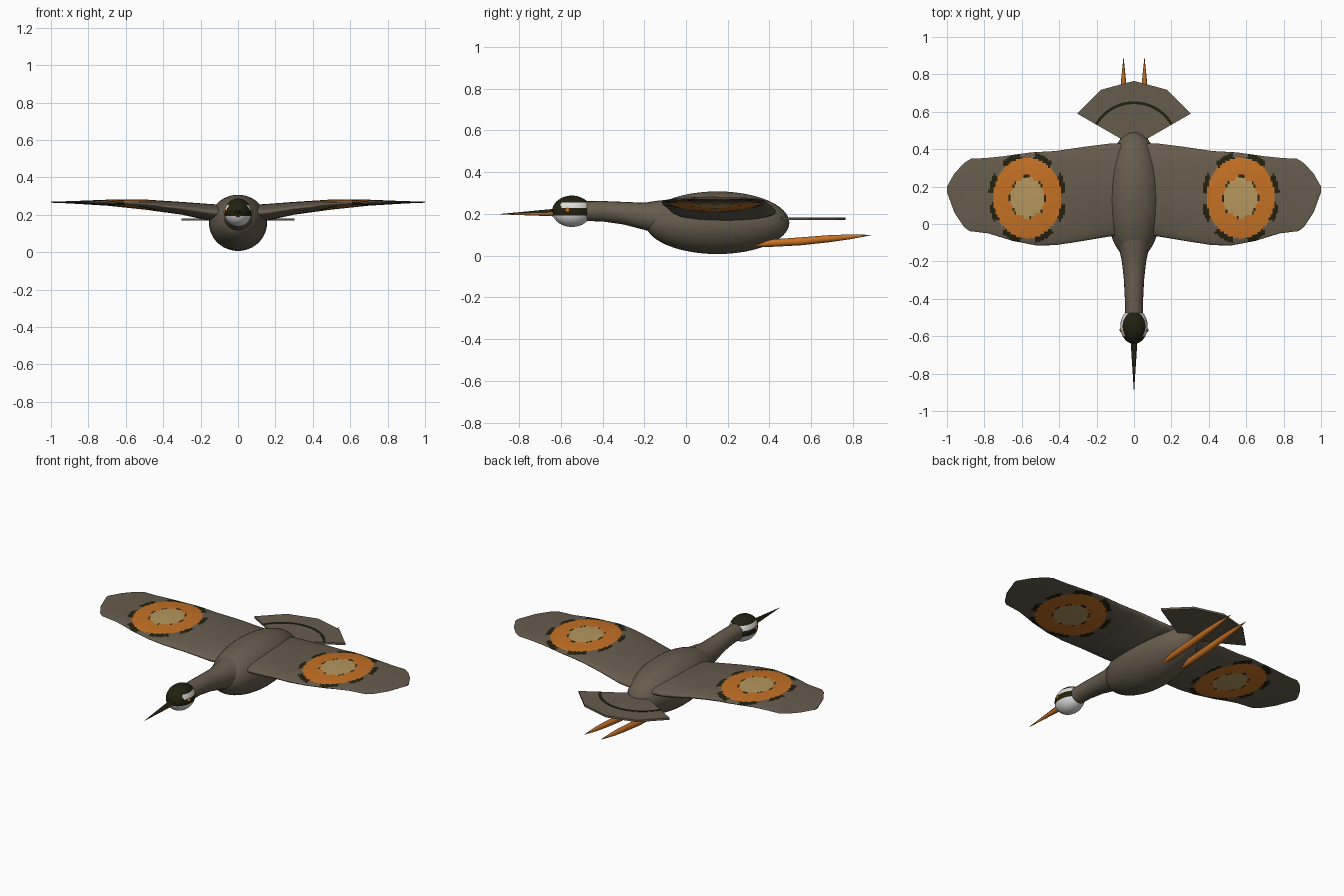
import bpy, bmesh, math
from mathutils import Matrix

cube = bpy.data.objects.get("Cube")
if cube:
    bpy.data.objects.remove(cube)


def material(name, rgb):
    m = bpy.data.materials.new(name)
    m.use_nodes = True
    m.diffuse_color = (*rgb, 1)
    m.node_tree.nodes["Principled BSDF"].inputs["Base Color"].default_value = (*rgb, 1)
    return m


BROWN = material("plumage brown", (0.135, 0.108, 0.075))
DARK = material("dark olive", (0.016, 0.015, 0.005))
ORANGE = material("orange", (0.56, 0.165, 0.018))
TAN = material("tan", (0.46, 0.31, 0.11))
WHITE = material("white", (0.72, 0.72, 0.70))


def finish(bm, name, mats, rule=None, mirror=False, angle=40):
    """Turn a bmesh into a shaded object, painting faces by a rule on their centre."""
    bmesh.ops.recalc_face_normals(bm, faces=bm.faces)
    if rule:
        for f in bm.faces:
            f.material_index = rule(f.calc_center_median(), f.normal)
    mesh = bpy.data.meshes.new(name)
    bm.to_mesh(mesh)
    bm.free()
    for m in mats:
        mesh.materials.append(m)
    ob = bpy.data.objects.new(name, mesh)
    bpy.context.collection.objects.link(ob)
    bpy.ops.object.select_all(action="DESELECT")
    ob.select_set(True)
    bpy.context.view_layer.objects.active = ob
    bpy.ops.object.shade_smooth_by_angle(angle=math.radians(angle))
    if mirror:
        ob.modifiers.new("mirror", "MIRROR").use_mirror_merge = False
    return ob


def loft(loops):
    """Skin closed loops of points and cap both ends."""
    bm = bmesh.new()
    rings = [[bm.verts.new(p) for p in loop] for loop in loops]
    for a, b in zip(rings, rings[1:]):
        n = len(a)
        for i in range(n):
            bm.faces.new((a[i], a[(i + 1) % n], b[(i + 1) % n], b[i]))
    bm.faces.new(rings[0])
    bm.faces.new(rings[-1])
    return bm


def tube(stations, x=0, sides=20):
    """Round tube along y; each station is (y, z, radius)."""
    turn = [2 * math.pi * i / sides for i in range(sides)]
    return loft([[(x + r * math.cos(a), y, z + r * math.sin(a)) for a in turn]
                 for y, z, r in stations])


def ellipsoid(centre, radii, segs=40, rings=24):
    bm = bmesh.new()
    bmesh.ops.create_uvsphere(bm, u_segments=segs, v_segments=rings, radius=1,
                              matrix=Matrix.Translation(centre) @ Matrix.Diagonal((*radii, 1)))
    return bm


def lerp(table, x):
    for (x0, v0), (x1, v1) in zip(table, table[1:]):
        if x <= x1:
            return v0 + (v1 - v0) * (x - x0) / (x1 - x0)
    return table[-1][1]


# Body and neck
finish(ellipsoid((0, 0.15, 0.157), (0.155, 0.345, 0.15)), "body", [BROWN])
finish(tube([(-0.085, 0.183, 0.085), (-0.14, 0.184, 0.078), (-0.2, 0.188, 0.065),
             (-0.3, 0.203, 0.054), (-0.4, 0.212, 0.049), (-0.5, 0.213, 0.047)]),
       "neck", [BROWN])


# Head: dark cap, pale brow, dark mask, white throat
def head_paint(c, n):
    if c.z > 0.252 or (c.z > 0.192 and c.y < -0.6):
        return 0
    return 0 if 0.194 < c.z < 0.229 else 1


finish(ellipsoid((0, -0.547, 0.212), (0.073, 0.094, 0.075), 64, 48),
       "head", [DARK, WHITE], head_paint)
finish(ellipsoid((0.067, -0.567, 0.217), (0.011, 0.012, 0.012), 16, 10),
       "eyes", [ORANGE], mirror=True)

# Bill: dark above, orange below
finish(tube([(-0.6, 0.206, 0.02), (-0.66, 0.205, 0.016), (-0.89, 0.198, 0.001)], sides=16),
       "bill", [DARK, ORANGE], lambda c, n: 0 if n.z > 0 else 1)

# Wing: lens sections between leading and trailing edges
LEAD = [(0.03, -0.05), (0.12, -0.065), (0.3, -0.095), (0.42, -0.113), (0.52, -0.115),
        (0.65, -0.09), (0.78, -0.05), (0.88, -0.038), (0.91, -0.015), (0.96, 0.06), (1, 0.17)]
TRAIL = [(0.03, 0.43), (0.13, 0.43), (0.25, 0.415), (0.42, 0.39), (0.55, 0.383),
         (0.7, 0.362), (0.8, 0.352), (0.87, 0.35), (0.91, 0.325), (0.96, 0.27), (1, 0.2)]
MID = [(0.03, 0.205), (0.15, 0.213), (0.3, 0.235), (0.5, 0.255), (0.7, 0.265), (1, 0.268)]
HALF = [(0.03, 0.045), (0.15, 0.045), (0.3, 0.034), (0.5, 0.027), (0.7, 0.016), (0.9, 0.006),
        (1, 0.003)]


def wing_section(x, n=80):
    y0, y1 = lerp(LEAD, x), lerp(TRAIL, x)
    pts = []
    for i in range(n):
        a = 2 * math.pi * i / n
        pts.append((x, (y0 + y1) / 2 - (y1 - y0) / 2 * math.cos(a),
                    lerp(MID, x) + lerp(HALF, x) * math.sin(a)))
    return pts


# Sunburst patch: tan centre, orange field, broken dark rims
def wing_paint(c, n):
    dx, dy = c.x - 0.57, c.y - 0.14
    inner = math.hypot(dx / 0.09, dy / 0.105)
    outer = math.hypot(dx / 0.185, dy / 0.22)
    wave = math.cos(8 * math.atan2(dy, dx))
    if inner < 1:
        return 3
    if inner < 1.12 and wave > 0.4:
        return 1
    if outer < 0.98:
        return 2
    return 1 if outer < 1.12 and wave < 0.3 else 0


finish(loft([wing_section(0.03 + 0.97 * i / 97) for i in range(98)]),
       "wings", [BROWN, DARK, ORANGE, TAN], wing_paint, mirror=True)


# Tail fan and its dark band
def arc(r, z, steps):
    turn = [math.radians(30 + 120 * i / steps) for i in range(steps + 1)]
    return [(r * math.cos(a), 0.415 + r * math.sin(a), z) for a in turn]


def slab(outline, height):
    bm = bmesh.new()
    face = bm.faces.new([bm.verts.new(p) for p in outline])
    up = bmesh.ops.extrude_face_region(bm, geom=[face])["geom"]
    bmesh.ops.translate(bm, vec=(0, 0, height),
                        verts=[v for v in up if isinstance(v, bmesh.types.BMVert)])
    return bm


finish(slab([(0, 0.415, 0.169)] + arc(0.35, 0.169, 4), 0.012), "tail", [BROWN], angle=20)
finish(slab(arc(0.226, 0.180, 24) + arc(0.241, 0.180, 24)[::-1], 0.003), "tail_band", [DARK])

# Trailing legs
finish(tube([(0.29, 0.05, 0.005), (0.34, 0.053, 0.012), (0.42, 0.06, 0.018),
             (0.55, 0.068, 0.019), (0.68, 0.08, 0.017), (0.78, 0.089, 0.012),
             (0.887, 0.098, 0.001)], 0.056, 16), "legs", [ORANGE], mirror=True)
